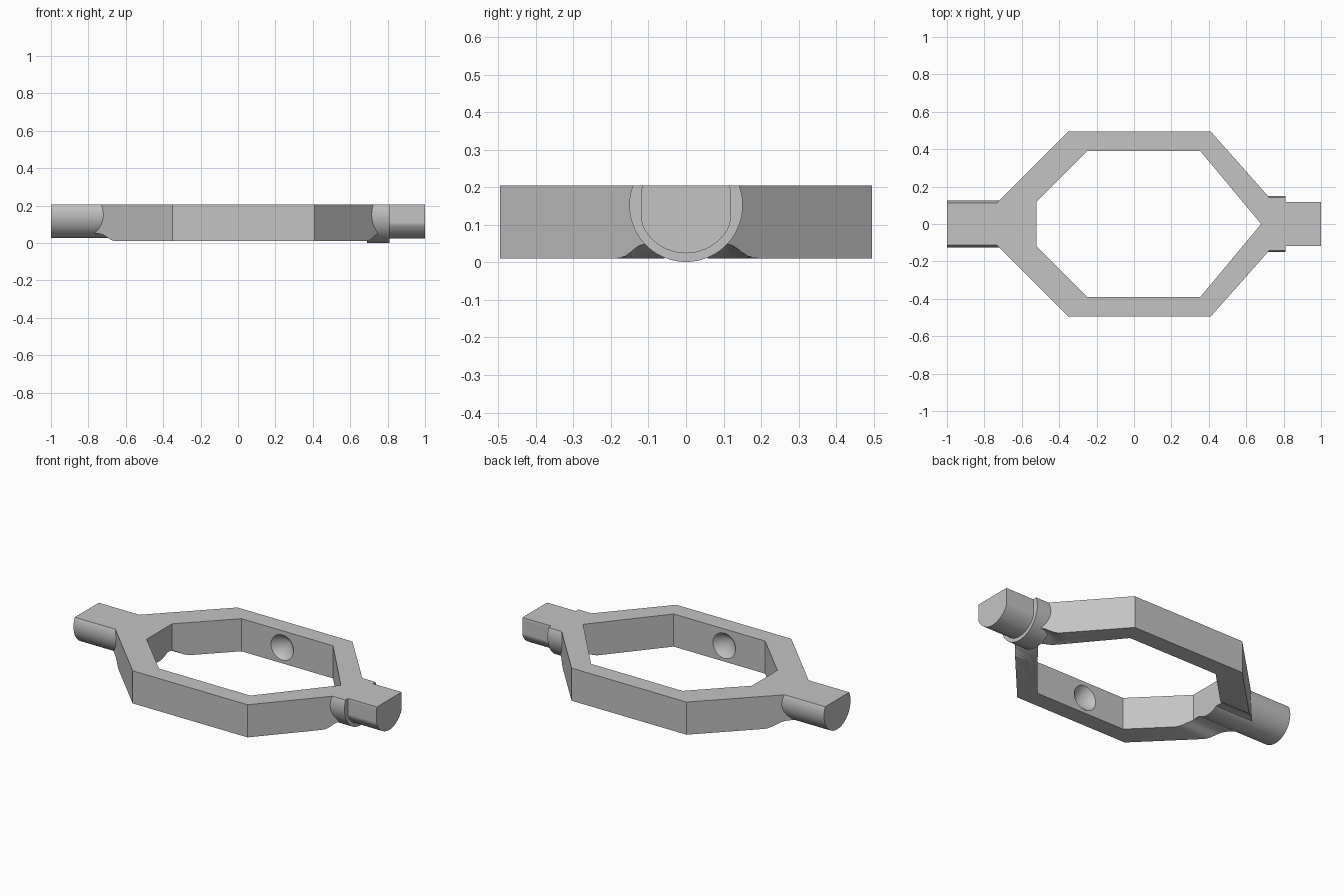
import bpy
import bmesh
from math import asin, cos, sin, pi, radians
from mathutils import Matrix, Vector

cube = bpy.data.objects.get("Cube")
if cube:
    bpy.data.objects.remove(cube)

TOP, BOTTOM, AXIS = 0.205, 0.01, 0.152

grey = bpy.data.materials.new("plain grey")
grey.use_nodes = True
grey.diffuse_color = (0.55, 0.55, 0.55, 1)
grey.node_tree.nodes["Principled BSDF"].inputs["Base Color"].default_value = grey.diffuse_color


def make_object(name, bm):
    bmesh.ops.recalc_face_normals(bm, faces=bm.faces)
    mesh = bpy.data.meshes.new(name)
    bm.to_mesh(mesh)
    bm.free()
    mesh.materials.append(grey)
    obj = bpy.data.objects.new(name, mesh)
    bpy.context.collection.objects.link(obj)
    return obj


def loft(name, sections):
    """Closed solid through matching rings of points."""
    bm = bmesh.new()
    rings = [[bm.verts.new(p) for p in ring] for ring in sections]
    bm.faces.new(rings[0])
    bm.faces.new(rings[-1])
    n = len(rings[0])
    for a, b in zip(rings, rings[1:]):
        for i in range(n):
            j = (i + 1) % n
            bm.faces.new((a[i], a[j], b[j], b[i]))
    return make_object(name, bm)


def plate(name, half, z0, z1):
    """Upright prism from the +y half of an outline, mirrored in y."""
    outline = half + [(x, -y) for x, y in reversed(half) if y > 0]
    return loft(name, [[(x, y, z) for x, y in outline] for z in (z0, z1)])


def shaft(name, x0, x1, radius, flat=1.0):
    """Round bar along x, cut flat on top and optionally on its sides."""
    start = asin((TOP - AXIS) / radius)
    steps = 48
    ring = []
    for i in range(steps + 1):
        a = start - (pi + 2 * start) * i / steps
        y = max(-flat, min(flat, radius * cos(a)))
        ring.append((y, AXIS + radius * sin(a)))
    return loft(name, [[(x, y, z) for y, z in ring] for x in (x0, x1)])


def groove(name, stations):
    """Curved relief under the frame; stations are (x, depth factor)."""
    half = [(0.2, -0.001), (0.18, 0.002), (0.165, 0.008), (0.15, 0.018),
            (0.135, 0.028), (0.12, 0.036), (0.1, 0.04)]
    curve = half + [(-y, z) for y, z in reversed(half)]
    sections = []
    for x, depth in stations:
        ring = [(x, y, BOTTOM + z * depth) for y, z in curve]
        sections.append(ring + [(x, -0.2, -0.1), (x, 0.2, -0.1)])
    return loft(name, sections)


def combine(target, tool, operation):
    mod = target.modifiers.new(operation.lower(), "BOOLEAN")
    mod.operation = operation
    mod.solver = "EXACT"
    mod.object = tool
    bpy.context.view_layer.objects.active = target
    bpy.ops.object.modifier_apply(modifier=mod.name)
    bpy.data.objects.remove(tool)


# Six-sided frame with its window
frame = plate("yoke_frame", [(-0.845, 0), (-0.35, 0.495), (0.41, 0.495), (0.76, 0.1)],
              BOTTOM, TOP)
window = plate("window_cutter", [(-0.52, 0.12), (-0.25, 0.39), (0.355, 0.39), (0.68, 0)],
               -0.1, 0.3)
combine(frame, window, "DIFFERENCE")

# Curved reliefs beneath both ends
combine(frame, groove("right_groove", [(-0.9, 1), (-0.45, 1), (-0.35, 1)]), "DIFFERENCE")
combine(frame, groove("left_groove", [(0.62, -0.1), (0.73, 1), (0.9, 1)]), "DIFFERENCE")

# Conical sockets inside the long arms
for side in (-1, 1):
    bm = bmesh.new()
    place = (Matrix.Translation(Vector((0.02, side * 0.425, 0.105)))
             @ Matrix.Rotation(radians(-90 * side), 4, "X"))
    bmesh.ops.create_cone(bm, cap_ends=True, segments=48, radius1=0.08, radius2=0,
                          depth=0.08, matrix=place)
    combine(frame, make_object("socket_cutter", bm), "DIFFERENCE")

# Round end shafts and the collar
combine(frame, shaft("right_shaft", -1, -0.52, 0.125), "UNION")
combine(frame, shaft("collar", 0.69, 0.81, 0.151), "UNION")
combine(frame, shaft("left_shaft", 0.75, 1, 0.128, flat=0.118), "UNION")

# Smooth round surfaces, crisp edges
bpy.ops.object.select_all(action="DESELECT")
frame.select_set(True)
bpy.context.view_layer.objects.active = frame
bpy.ops.object.shade_smooth_by_angle(angle=radians(25))
